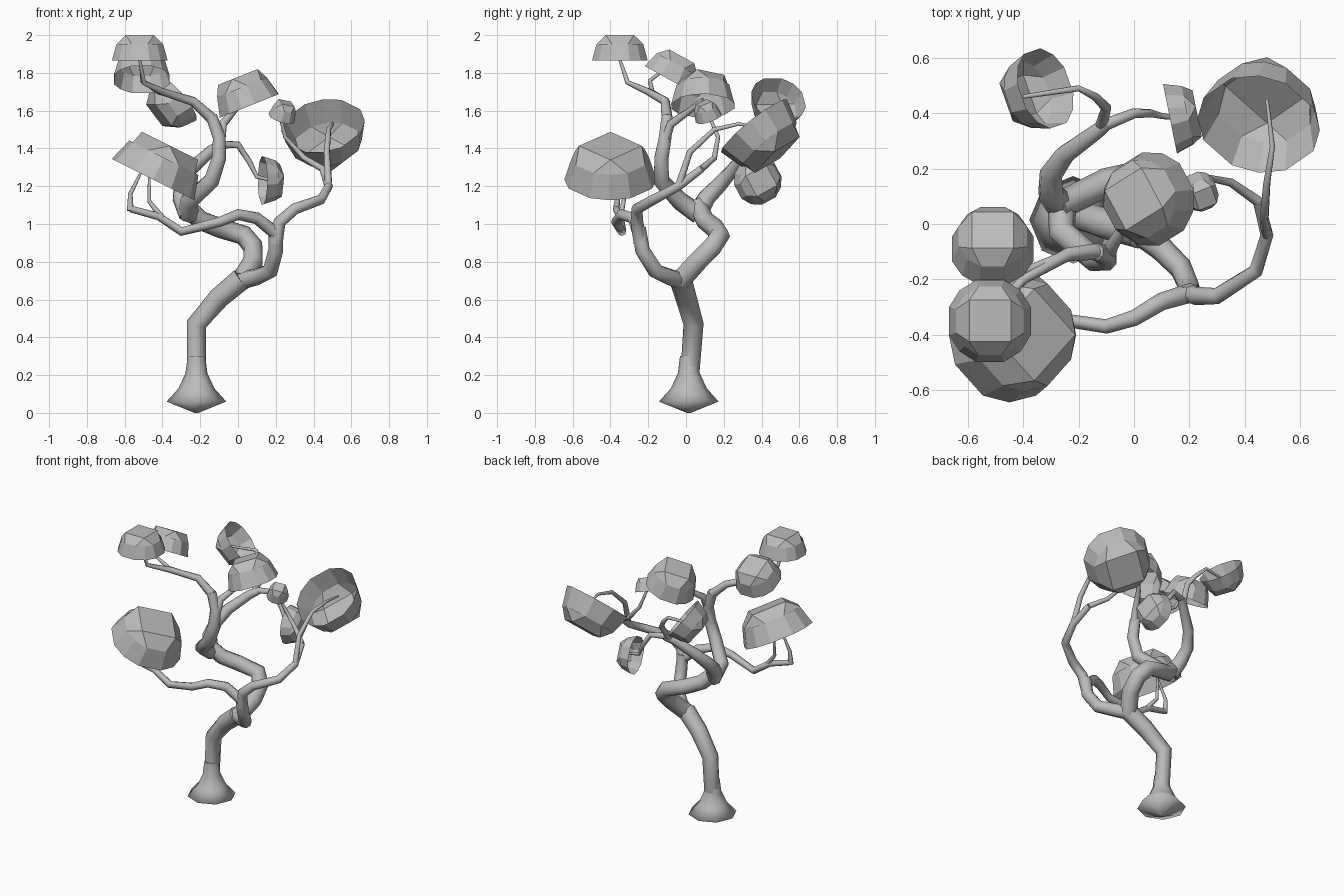
import bpy, bmesh, math
from mathutils import Vector, Quaternion

cube = bpy.data.objects.get("Cube")
if cube:
    bpy.data.objects.remove(cube, do_unlink=True)

shade = (0.5, 0.5, 0.5, 1)
grey = bpy.data.materials.new("plain_grey")
grey.use_nodes = True
grey.diffuse_color = shade
grey.node_tree.nodes["Principled BSDF"].inputs["Base Color"].default_value = shade


def add_object(name, mesh):
    mesh.materials.clear()
    mesh.materials.append(grey)
    obj = bpy.data.objects.new(name, mesh)
    bpy.context.collection.objects.link(obj)
    return obj


def tube(name, points, radii):
    """Smooth round tube through the points, with a radius at each."""
    curve = bpy.data.curves.new(name, "CURVE")
    curve.dimensions = "3D"
    curve.bevel_depth = 1
    curve.bevel_resolution = 2
    curve.use_fill_caps = True
    spline = curve.splines.new("POLY")
    spline.points.add(len(points) - 1)
    for spline_point, position, radius in zip(spline.points, points, radii):
        spline_point.co = (*position, 1)
        spline_point.radius = radius
    temp = bpy.data.objects.new(name + "_path", curve)
    bpy.context.collection.objects.link(temp)
    deps = bpy.context.evaluated_depsgraph_get()
    mesh = bpy.data.meshes.new_from_object(temp.evaluated_get(deps))
    bpy.data.objects.remove(temp, do_unlink=True)
    for face in mesh.polygons:
        face.use_smooth = True
    add_object(name, mesh)


def limb(name, start, end, *points):
    """Tube that tapers evenly from the start radius to the end radius."""
    steps = len(points) - 1
    radii = [start + (end - start) * i / steps for i in range(len(points))]
    tube(name, points, radii)


def dome(name, center, axis, radius, height, roll=0):
    """Open, faceted cap: square crown, sloped ring, flared rim band."""
    bm = bmesh.new()
    angles = [math.radians(quarter * 90 + step)
              for quarter in range(4) for step in (-19, 19, 45)]

    def ring(scale, level):
        reach = scale * radius
        return [bm.verts.new((reach * math.cos(angle), reach * math.sin(angle), level * height))
                for angle in angles]

    rim, shoulder = ring(1.04, 0), ring(0.87, 0.65)
    half = radius / 2
    crown = [bm.verts.new((x, y, height))
             for x, y in ((half, -half), (half, half), (-half, half), (-half, -half))]
    bm.faces.new(crown)
    for i in range(len(rim)):
        bm.faces.new((rim[i - 1], rim[i], shoulder[i], shoulder[i - 1]))
    for quarter in range(4):
        a, b, c, d = (shoulder[(quarter * 3 + k) % 12] for k in range(4))
        corner = crown[(quarter + 1) % 4]
        bm.faces.new((a, b, corner, crown[quarter]))
        bm.faces.new((b, c, d, corner))
    mesh = bpy.data.meshes.new(name)
    bm.to_mesh(mesh)
    bm.free()
    obj = add_object(name, mesh)
    obj.location = center
    obj.rotation_mode = "QUATERNION"
    up = Vector((0, 0, 1))
    aim = up.rotation_difference(Vector(axis).normalized())
    obj.rotation_quaternion = aim @ Quaternion(up, math.radians(roll))


# Flared foot, pointed underneath
foot_levels = (0, .06, .13, .21, .3)
tube("trunk_foot", [(-.22, .015, level) for level in foot_levels],
     (.01, .158, .095, .058, .047))

# Trunk and its main bend
limb("trunk", .05, .06, (-.22, .02, .2), (-.22, .04, .47), (-.1, 0, .61), (.02, -.03, .71))
limb("main_bend", .057, .05, (.02, -.03, .7), (.08, .06, .8), (.08, .14, .88),
     (.03, .18, .94), (-.1, .15, .98), (-.2, .1, 1.02), (-.28, .06, 1.1))

# Upper left limb and its twigs
limb("upper_limb", .053, .032, (-.26, .07, 1.05), (-.26, -.03, 1.12), (-.14, -.13, 1.23),
     (-.1, -.13, 1.35), (-.1, -.11, 1.46), (-.14, -.1, 1.57))
limb("top_twig", .03, .008, (-.14, -.1, 1.56), (-.24, -.11, 1.65), (-.4, -.2, 1.7),
     (-.5, -.31, 1.75), (-.52, -.35, 1.87))
limb("upper_left_twig", .018, .008, (-.24, -.11, 1.65), (-.42, -.18, 1.7),
     (-.51, -.19, 1.76), (-.51, -.1, 1.83))
limb("center_branch", .03, .01, (-.1, -.13, 1.38), (-.08, -.08, 1.53),
     (-.02, .02, 1.6), (.04, .09, 1.66))

# Rear limb and its twigs
limb("rear_limb", .054, .024, (-.26, .06, 1.05), (-.3, .11, 1.14), (-.3, .18, 1.21),
     (-.25, .25, 1.29), (-.14, .33, 1.39), (-.09, .37, 1.42))
limb("rear_twig", .022, .008, (-.1, .36, 1.42), (0, .4, 1.42), (.06, .4, 1.33),
     (.1, .39, 1.25), (.18, .38, 1.23))
limb("rear_left_twig", .022, .008, (-.12, .35, 1.4), (-.1, .42, 1.51), (-.14, .46, 1.57),
     (-.2, .49, 1.63), (-.4, .46, 1.62))

# Front limb with its left and right branches
limb("front_limb", .047, .037, (.02, -.03, .7), (.1, -.09, .72), (.17, -.16, .75),
     (.2, -.23, .86), (.2, -.25, .98))
limb("left_branch", .035, .018, (.2, -.25, .95), (.1, -.28, 1.03), (0, -.34, 1.05),
     (-.1, -.37, 1.01), (-.3, -.34, .96), (-.42, -.35, 1.04), (-.57, -.37, 1.08))
limb("left_tip", .018, .006, (-.57, -.37, 1.07), (-.57, -.36, 1.16), (-.5, -.36, 1.3))
limb("front_left_twig", .018, .005, (-.4, -.35, 1.03), (-.47, -.33, 1.12), (-.47, -.32, 1.32))
limb("right_limb", .037, .02, (.2, -.24, .9), (.22, -.26, 1.01), (.3, -.26, 1.08),
     (.44, -.17, 1.13), (.48, -.04, 1.2), (.45, .08, 1.29))
limb("small_twig", .019, .008, (.45, .08, 1.29), (.35, .15, 1.35), (.25, .17, 1.46),
     (.22, .12, 1.58))
limb("right_twig", .02, .006, (.48, -.04, 1.2), (.47, .02, 1.38), (.48, .15, 1.5),
     (.5, .28, 1.53), (.48, .45, 1.5))

# Foliage caps, placed by rim center and facing direction
dome("top_foliage", (-.52, -.35, 1.865), (0, 0, 1), radius=.15, height=.135)
dome("upper_left_foliage", (-.51, -.09, 1.765), (0, .5, .9), radius=.15, height=.14)
dome("rear_left_foliage", (-.32, .49, 1.66), (-.7, -.25, -.6), radius=.145, height=.135, roll=20)
dome("center_foliage", (.06, .09, 1.625), (-.4, 0, 1), radius=.165, height=.165, roll=30)
dome("right_foliage", (.45, .36, 1.52), (.15, .6, -.75), radius=.215, height=.2, roll=20)
dome("front_left_foliage", (-.45, -.4, 1.235), (.5, 0, 1), radius=.235, height=.2, roll=45)
dome("rear_foliage", (.13, .38, 1.23), (1, .2, 0), radius=.125, height=.1, roll=40)
dome("small_foliage", (.23, .12, 1.56), (.3, -.3, .9), radius=.07, height=.09, roll=20)
